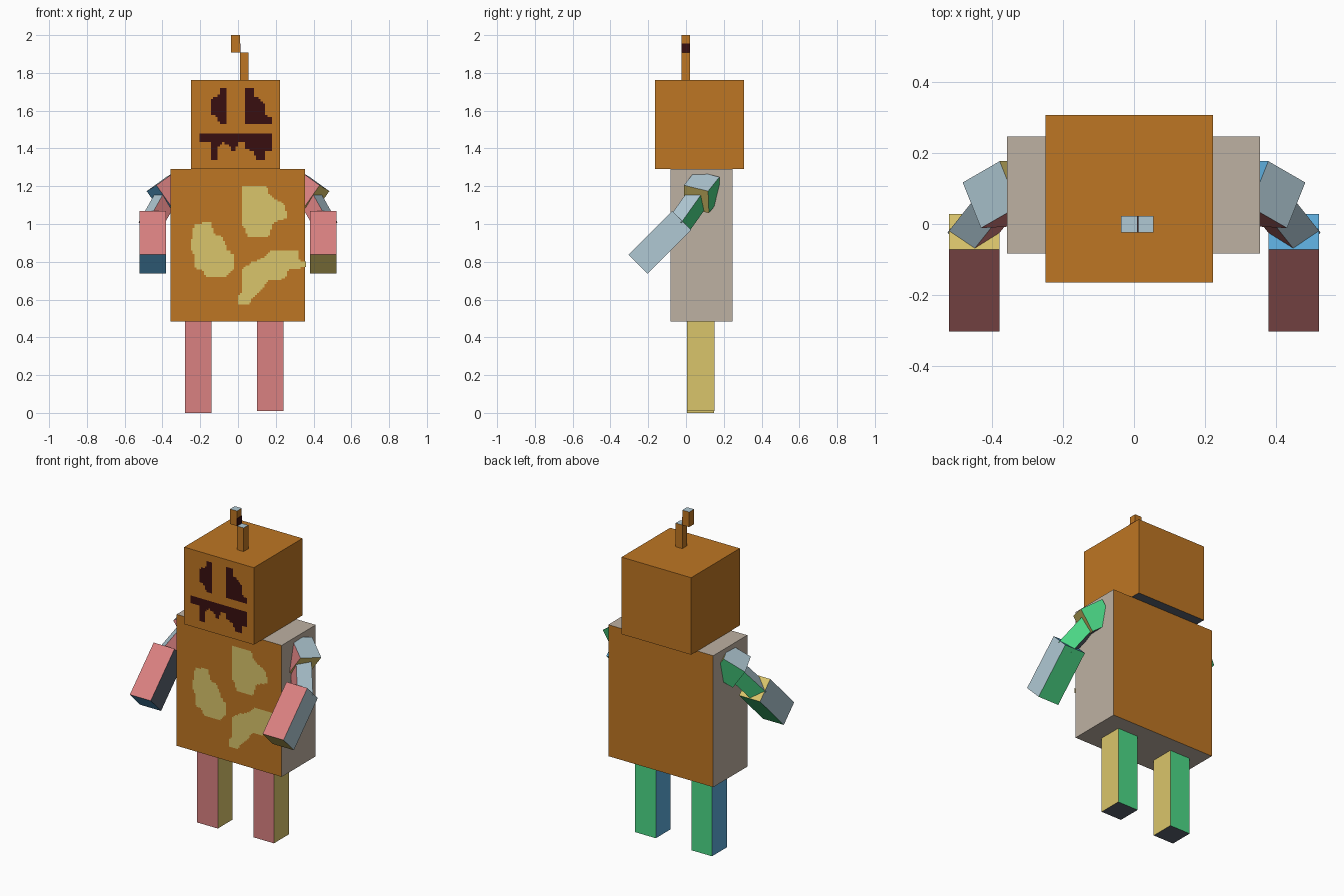
import bpy
import bmesh
from mathutils import Matrix, Vector

cube = bpy.data.objects.get("Cube")
if cube:
    bpy.data.objects.remove(cube, do_unlink=True)


def material(name, hex_code):
    """Flat material from a display hex colour, stored as linear values."""
    channels = [int(hex_code[i:i + 2], 16) / 255 for i in (0, 2, 4)]
    linear = [c / 12.92 if c <= 0.04045 else ((c + 0.055) / 1.055) ** 2.4 for c in channels]
    mat = bpy.data.materials.new(name)
    mat.use_nodes = True
    mat.diffuse_color = (*linear, 1)
    mat.node_tree.nodes["Principled BSDF"].inputs["Base Color"].default_value = (*linear, 1)
    return mat


ORANGE = material("pumpkin orange", "be7623")
DARK = material("carved dark red", "380f10")
TAUPE = material("taupe", "beb1a2")
PINK = material("pink", "da8181")
GREEN = material("green", "4cda88")
YELLOW = material("yellow", "dac56b")
BLUE = material("blue", "5cabda")
PALE = material("pale blue", "b0c9d4")
SLATE = material("slate", "5a6270")

# Face colours in the order: +x, -x, back, front, top, bottom
LIMB = (YELLOW, BLUE, GREEN, PINK, PALE, SLATE)
HEAD = (ORANGE, ORANGE, ORANGE, ORANGE, ORANGE, SLATE)
BODY = (TAUPE, TAUPE, ORANGE, ORANGE, TAUPE, TAUPE)
STEM = (ORANGE, ORANGE, ORANGE, ORANGE, PALE, SLATE)


def finish(name, bm, mats, matrix=None):
    mesh = bpy.data.meshes.new(name)
    bm.to_mesh(mesh)
    bm.free()
    for mat in mats:
        mesh.materials.append(mat)
    obj = bpy.data.objects.new(name, mesh)
    if matrix:
        obj.matrix_world = matrix
    bpy.context.collection.objects.link(obj)
    return obj


def box(name, size, matrix, colours):
    """Box whose six faces take their colour from the local direction they face."""
    bm = bmesh.new()
    bmesh.ops.create_cube(bm, size=1)
    bmesh.ops.scale(bm, vec=size, verts=bm.verts)
    bm.normal_update()
    mats = list(dict.fromkeys(colours))
    for face in bm.faces:
        axis = max(range(3), key=lambda i: abs(face.normal[i]))
        side = 2 * axis + (face.normal[axis] < 0)
        face.material_index = mats.index(colours[side])
    return finish(name, bm, mats, matrix)


def block(name, x, y, z, colours):
    """Upright box given by its extents on each axis."""
    spans = (x, y, z)
    centre = Vector([(a + b) / 2 for a, b in spans])
    return box(name, [b - a for a, b in spans], Matrix.Translation(centre), colours)


def segment(name, side, centre, along, outward, size):
    """Arm box; 'along' points to the hand, 'outward' is its upper side."""
    x = Vector(along).normalized()
    y = Vector(outward).cross(x).normalized()
    z = x.cross(y)
    mirror = Matrix.Diagonal((side, 1, 1))
    x, y, z, c = (mirror @ v for v in (x, y, z, Vector(centre)))
    rotation = Matrix((x * side, y, z)).transposed()
    box(name, size, Matrix.Translation(c) @ rotation.to_4x4(), LIMB)


def painted(name, outline, y, mat, cell):
    """Stepped plate: fills an outline (in hundredths) with rows of square cells."""
    pts = [(a / 100, b / 100) for a, b in outline]
    edges = list(zip(pts, pts[1:] + pts[:1]))
    low, high = min(p[1] for p in pts), max(p[1] for p in pts)
    rows = round((high - low) / cell)
    step = (high - low) / rows
    bm = bmesh.new()
    for row in range(rows):
        bottom = low + row * step
        mid = bottom + step / 2
        hits = sorted(a[0] + (mid - a[1]) * (b[0] - a[0]) / (b[1] - a[1])
                      for a, b in edges if (a[1] > mid) != (b[1] > mid))
        for left, right in zip(hits[::2], hits[1::2]):
            left, right = (round(v / cell) * cell for v in (left, right))
            if right - left < cell / 2:
                continue
            corners = ((left, bottom), (right, bottom), (right, bottom + step), (left, bottom + step))
            bm.faces.new([bm.verts.new((px, y, pz)) for px, pz in corners])
    finish(name, bm, [mat])


# Head, body and bent stem
block("head", (-0.25, 0.223), (-0.165, 0.307), (1.29, 1.763), HEAD)
block("body", (-0.358, 0.355), (-0.083, 0.247), (0.483, 1.29), BODY)
block("stem_lower", (0.01, 0.055), (-0.024, 0.022), (1.763, 1.908), STEM)
block("stem_upper", (-0.037, 0.01), (-0.024, 0.022), (1.908, 2.0), STEM)
block("stem_mark", (0.008, 0.012), (-0.024, 0.022), (1.908, 1.955), (DARK,) * 6)

# Legs
block("right_leg", (-0.28, -0.14), (0.004, 0.148), (0, 0.484), LIMB)
block("left_leg", (0.1, 0.24), (0.006, 0.15), (0.01, 0.484), LIMB)

# Arms: shoulder cube, thin upper arm, forearm reaching forward
for label, side in (("left", 1), ("right", -1)):
    segment(label + "_shoulder", side, (0.365, 0.085, 1.169),
            (0.735, -0.424, -0.53), (0.573, -0.03, 0.819), (0.142, 0.142, 0.142))
    segment(label + "_upper_arm", side, (0.415, 0.023, 1.081),
            (0.418, -0.524, -0.74), (0.658, -0.345, 0.669), (0.25, 0.092, 0.092))
    segment(label + "_forearm", side, (0.451, -0.138, 0.903),
            (0, -1, -1), (1, 0, 0), (0.327, 0.142, 0.142))

# Carved face
FACE_Y, CHEST_Y = -0.168, -0.086
painted("right_eye", [(-10, 172), (-6.5, 172), (-6.5, 153), (-10, 153), (-11, 156), (-15, 159),
                      (-15, 166), (-12, 167), (-10, 169)], FACE_Y, DARK, 0.012)
painted("left_eye", [(4, 172), (8, 172), (8.5, 168), (14, 164), (14.5, 158), (18, 156),
                     (18, 153), (4, 153)], FACE_Y, DARK, 0.012)
painted("mouth", [(-20, 148), (18, 148), (18, 139), (14, 138), (14, 134), (10, 134), (8, 138),
                  (4, 140), (3, 143), (0, 143), (-1, 139), (-4, 139), (-4, 141), (-8, 143),
                  (-11, 141), (-11, 134), (-15, 134), (-15, 143), (-20, 143)], FACE_Y, DARK, 0.012)

# Chest patches
painted("upper_patch", [(2, 120), (15, 120), (17, 115), (25, 110), (26, 103), (19, 101), (16, 93),
                        (5, 93), (4, 97), (2, 100)], CHEST_Y, YELLOW, 0.01)
painted("side_patch", [(-23, 100), (-14, 101), (-13, 95), (-8, 93), (-6, 87), (-2, 83), (-2, 76),
                       (-7, 72), (-17, 72), (-18, 75), (-23, 77), (-23, 83), (-25, 87),
                       (-24, 97)], CHEST_Y, YELLOW, 0.01)
painted("lower_patch", [(17, 86), (32, 86), (32, 81), (35.5, 80), (35.5, 77), (27, 76), (25, 71),
                        (16, 70), (13, 66), (8, 61), (6, 57.5), (0, 57.5), (0, 62), (2, 64),
                        (2, 76), (6, 79), (13, 82)], CHEST_Y, YELLOW, 0.01)
